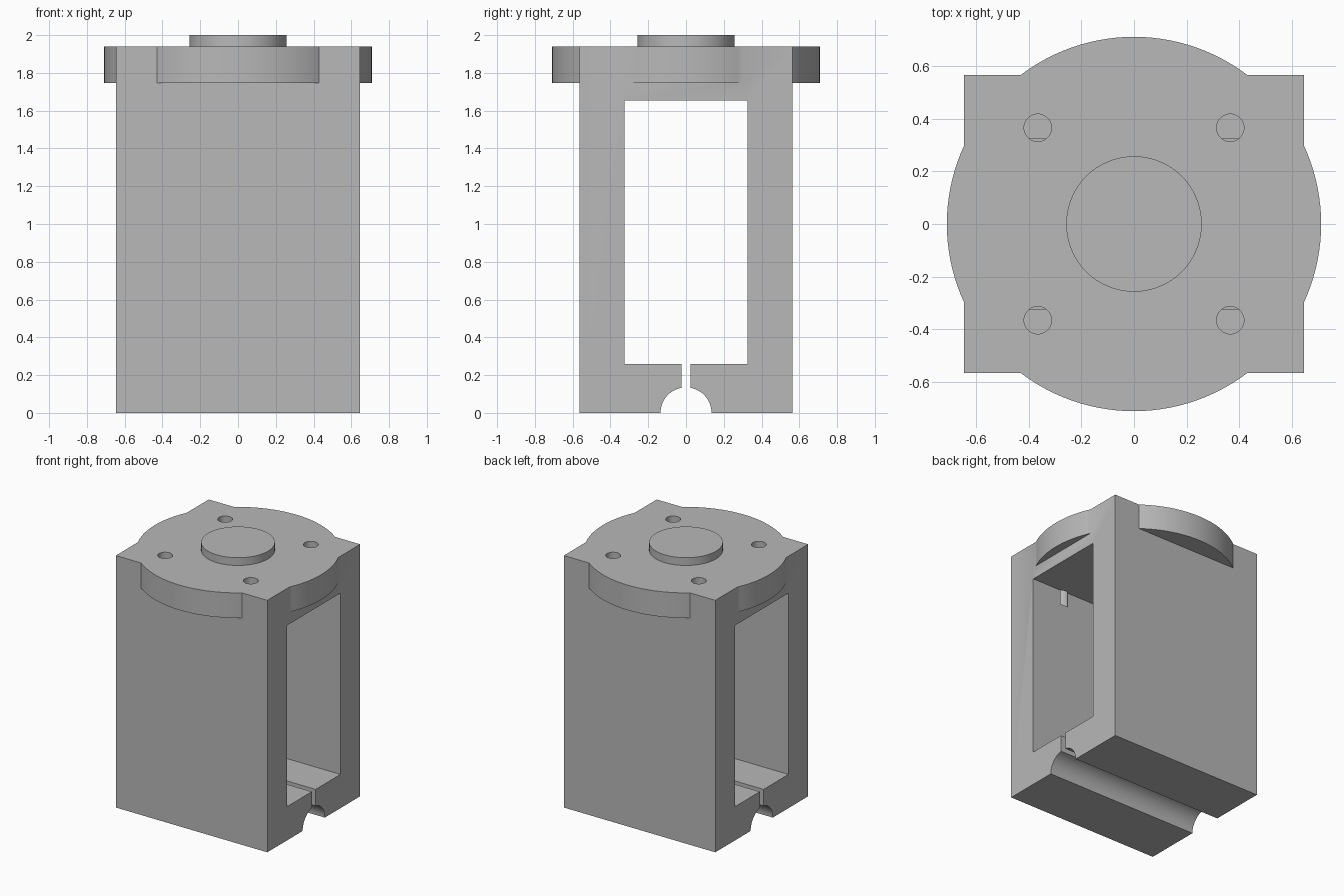
import bpy
import bmesh
import math

cube = bpy.data.objects.get("Cube")
if cube:
    bpy.data.objects.remove(cube, do_unlink=True)

# Main dimensions
HALF_X, HALF_Y, TOP = 0.645, 0.565, 1.94
WINDOW_Y, WINDOW_LOW, WINDOW_HIGH = 0.325, 0.26, 1.655
GROOVE_R, SLOT_Y = 0.135, 0.023
HOLE_POS, HOLE_R = 0.365, 0.052

grey = bpy.data.materials.new("plain grey")
grey.use_nodes = True
colour = (0.48, 0.48, 0.48, 1)
grey.diffuse_color = colour
grey.node_tree.nodes["Principled BSDF"].inputs["Base Color"].default_value = colour


def finish(name, bm):
    bmesh.ops.recalc_face_normals(bm, faces=bm.faces)
    mesh = bpy.data.meshes.new(name)
    bm.to_mesh(mesh)
    bm.free()
    mesh.materials.append(grey)
    obj = bpy.data.objects.new(name, mesh)
    bpy.context.collection.objects.link(obj)
    return obj


def cylinder(name, radius, low, high, x=0, y=0, sides=96):
    bm = bmesh.new()
    bmesh.ops.create_cone(bm, cap_ends=True, segments=sides, radius1=radius,
                          radius2=radius, depth=high - low)
    bmesh.ops.translate(bm, verts=bm.verts, vec=(x, y, (low + high) / 2))
    return finish(name, bm)


def combine(target, tool, operation):
    mod = target.modifiers.new(tool.name, "BOOLEAN")
    mod.operation = operation
    mod.solver = "EXACT"
    mod.object = tool
    bpy.context.view_layer.objects.active = target
    bpy.ops.object.modifier_apply(modifier=mod.name)
    bpy.data.objects.remove(tool, do_unlink=True)


# Body: half profile with window, slot and rounded groove, mirrored and extruded
half = [(HALF_Y, TOP), (HALF_Y, 0)]
end = math.acos(SLOT_Y / GROOVE_R)
for i in range(17):
    a = end * i / 16
    half.append((GROOVE_R * math.cos(a), GROOVE_R * math.sin(a)))
half += [(SLOT_Y, WINDOW_LOW), (WINDOW_Y, WINDOW_LOW), (WINDOW_Y, WINDOW_HIGH)]
profile = half + [(-y, z) for y, z in reversed(half)]

bm = bmesh.new()
face = bm.faces.new([bm.verts.new((-HALF_X, y, z)) for y, z in profile])
extruded = bmesh.ops.extrude_face_region(bm, geom=[face], use_keep_orig=True)
moved = [v for v in extruded["geom"] if isinstance(v, bmesh.types.BMVert)]
bmesh.ops.translate(bm, verts=moved, vec=(2 * HALF_X, 0, 0))
body = finish("motor_mount_body", bm)

# Round flange and raised centre boss
combine(body, cylinder("flange", 0.71, 1.747, TOP, sides=128), "UNION")
combine(body, cylinder("centre_boss", 0.257, 1.85, 2.0), "UNION")

# Four blind screw holes that break into the window walls
for sx in (-1, 1):
    for sy in (-1, 1):
        hole = cylinder("screw_hole", HOLE_R, 1.545, 2.1,
                        sx * HOLE_POS, sy * HOLE_POS, 40)
        combine(body, hole, "DIFFERENCE")

# Smooth the round walls, keep the edges crisp
bpy.ops.object.select_all(action="DESELECT")
body.select_set(True)
bpy.context.view_layer.objects.active = body
bpy.ops.object.shade_smooth_by_angle(angle=math.radians(30))
